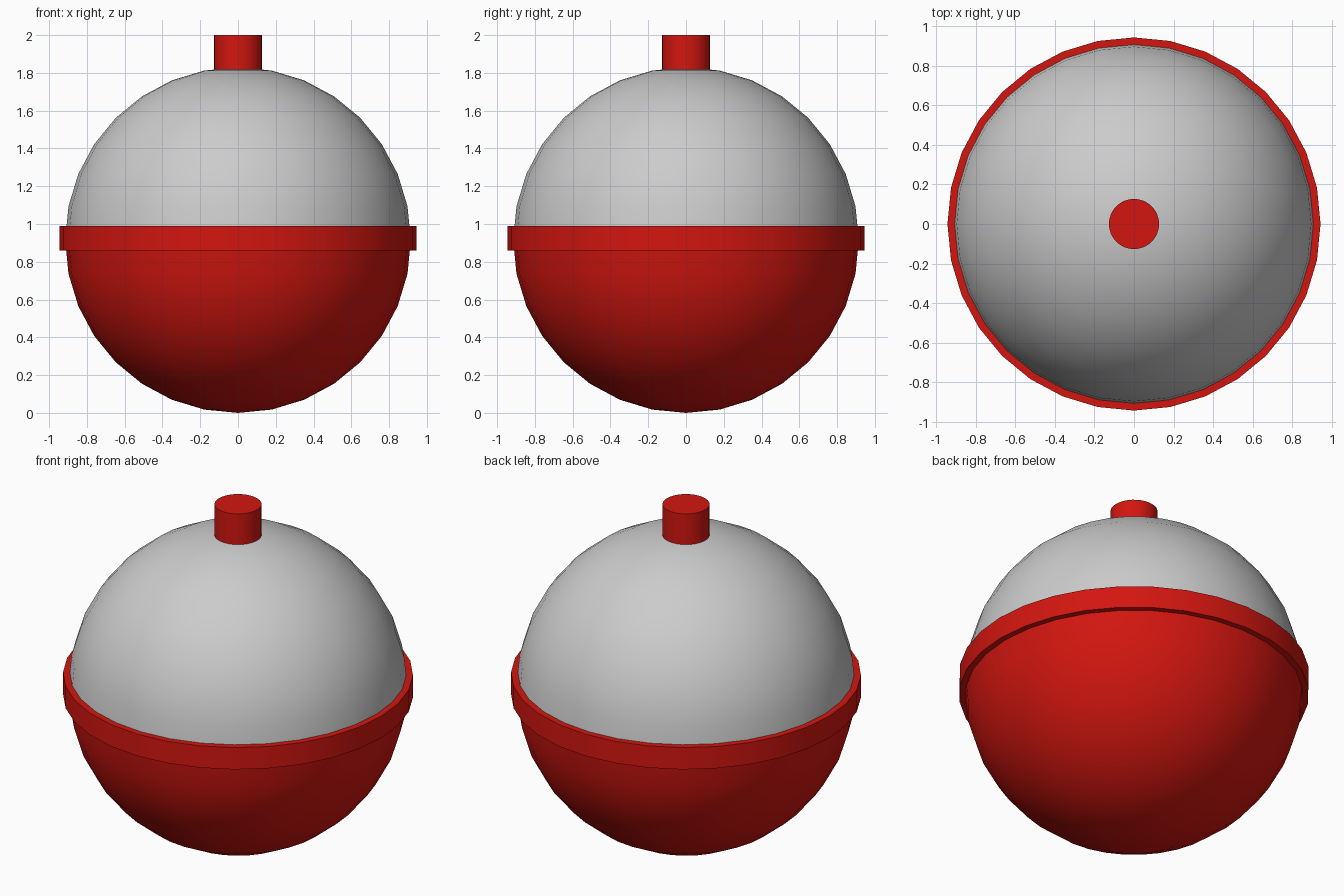
import bpy, bmesh
from mathutils import Matrix
from math import radians, sin, cos, tau

if "Cube" in bpy.data.objects:
    bpy.data.objects.remove(bpy.data.objects["Cube"])

R, CZ, SEG = 0.915, 0.915, 32

red = bpy.data.materials.new("red_plastic")
red.diffuse_color = (0.65, 0.008, 0.005, 1)
red.use_nodes = True
red.node_tree.nodes["Principled BSDF"].inputs["Base Color"].default_value = red.diffuse_color


def finish(name, bm, mat=None):
    bmesh.ops.recalc_face_normals(bm, faces=bm.faces)
    me = bpy.data.meshes.new(name)
    bm.to_mesh(me)
    bm.free()
    ob = bpy.data.objects.new(name, me)
    bpy.context.collection.objects.link(ob)
    if mat:
        me.materials.append(mat)
    bpy.ops.object.select_all(action='DESELECT')
    ob.select_set(True)
    bpy.context.view_layer.objects.active = ob
    bpy.ops.object.shade_smooth_by_angle(angle=radians(35))
    return ob


def half_ball(name, side, mat=None):
    bm = bmesh.new()
    bmesh.ops.create_uvsphere(bm, u_segments=SEG, v_segments=16, radius=R)
    other = [f for f in bm.faces if f.calc_center_median().z * side < 0]
    bmesh.ops.delete(bm, geom=other, context='FACES')
    bmesh.ops.translate(bm, verts=bm.verts, vec=(0, 0, CZ))
    return finish(name, bm, mat)


def lathe(name, profile, n, mat):
    # closed (radius, z) profile turned around the z axis
    bm = bmesh.new()
    rings = [[bm.verts.new((r * cos(tau * i / n), r * sin(tau * i / n), z))
              for r, z in profile] for i in range(n)]
    m = len(profile)
    for i in range(n):
        a, b = rings[i], rings[(i + 1) % n]
        for j in range(m):
            k = (j + 1) % m
            bm.faces.new((a[j], b[j], b[k], a[k]))
    return finish(name, bm, mat)


# Float body: grey upper half, red lower half
half_ball("upper_shell", 1)
half_ball("lower_shell", -1, red)

# Raised band around the waist
lathe("waist_band", [(0.88, 0.86), (0.944, 0.86), (0.944, 0.99), (0.88, 0.99)], SEG, red)

# Push button on top
bm = bmesh.new()
bmesh.ops.create_cone(bm, cap_ends=True, segments=SEG, radius1=0.127, radius2=0.127,
                      depth=0.22, matrix=Matrix.Translation((0, 0, 1.89)))
finish("top_button", bm, red)
